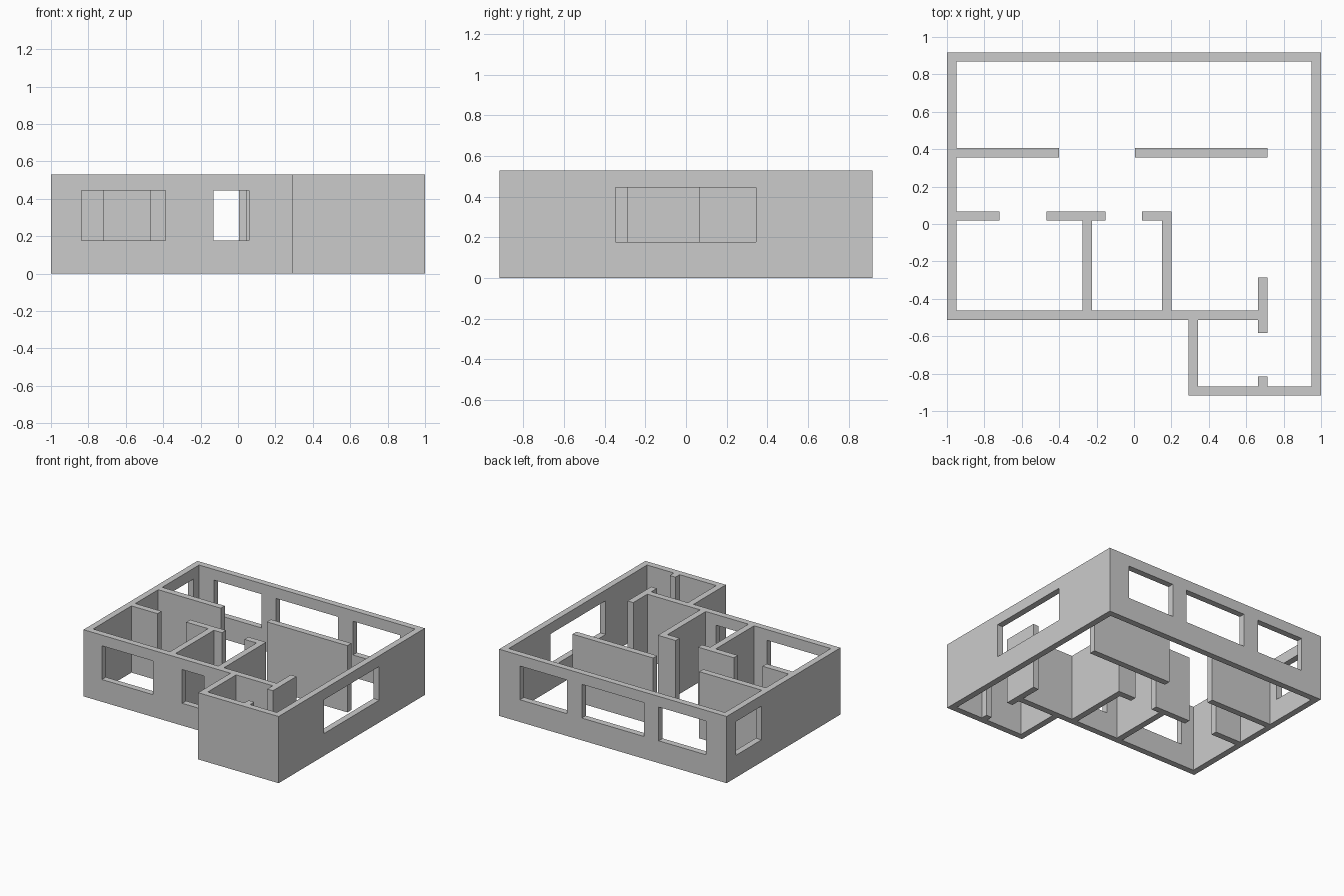
import bpy, bmesh, math
from mathutils import Matrix

if "Cube" in bpy.data.objects:
    bpy.data.objects.remove(bpy.data.objects["Cube"])

H, T = 0.53, 0.05            # wall height and thickness
Y = 0.918                    # half depth
FY = -0.512                  # outer face of the recessed front wall
SILL, HEAD = 0.177, 0.445    # window heights


def box(name, x0, x1, y0, y1, z0=0.0, z1=H):
    bm = bmesh.new()
    bmesh.ops.create_cube(bm, size=1)
    bm.transform(Matrix.Translation(((x0 + x1) / 2, (y0 + y1) / 2, (z0 + z1) / 2))
                 @ Matrix.Diagonal((x1 - x0, y1 - y0, z1 - z0, 1)))
    me = bpy.data.meshes.new(name)
    bm.to_mesh(me)
    bm.free()
    ob = bpy.data.objects.new(name, me)
    bpy.context.collection.objects.link(ob)
    return ob


def combine(target, tool, operation):
    mod = target.modifiers.new(tool.name, 'BOOLEAN')
    mod.operation, mod.solver, mod.object = operation, 'EXACT', tool
    bpy.context.view_layer.objects.active = target
    bpy.ops.object.modifier_apply(modifier=mod.name)
    bpy.data.objects.remove(tool)
    # merge coplanar pieces back into clean flat faces
    bm = bmesh.new()
    bm.from_mesh(target.data)
    bmesh.ops.remove_doubles(bm, verts=bm.verts, dist=1e-5)
    bmesh.ops.dissolve_limit(bm, angle_limit=math.radians(1), verts=bm.verts, edges=bm.edges)
    bm.to_mesh(target.data)
    bm.free()


def wall_x(x0, x1, y):       # wall running along x, y is its front face
    return x0, x1, y, y + T


def wall_y(x, y0, y1):       # wall running along y, x is its left face
    return x, x + T, y0, y1


# Outer walls, starting from the back wall
house = box("house_walls", *wall_x(-1, 1, Y - T))
outer = [
    wall_y(-1, FY, Y),
    wall_y(1 - T, -Y, Y),
    wall_x(-1, 0.714, FY),
    wall_y(0.292, -Y, FY + T),
    wall_x(0.292, 1, -Y),
]
# Room partitions, with full-height door gaps between them
partitions = [
    wall_x(-1, -0.40, 0.355), wall_x(0.005, 0.714, 0.355),
    wall_x(-1, -0.72, 0.018), wall_x(-0.468, -0.153, 0.018), wall_x(0.044, 0.20, 0.018),
    wall_y(-0.275, FY + T / 2, 0.04), wall_y(0.15, FY + T / 2, 0.068),
    wall_y(0.664, -0.582, -0.286), wall_y(0.664, -Y + T / 2, -0.816),
]
for rect in outer + partitions:
    combine(house, box("wall", *rect), 'UNION')

# Window openings: three at the back, two in front, one on each side
M = 0.03
windows = [(a, b, Y - T - M, Y + M) for a, b in ((-0.819, -0.403), (-0.273, 0.273), (0.403, 0.817))]
windows += [(a, b, FY - M, FY + T + M) for a, b in ((-0.838, -0.388), (-0.132, 0.06))]
windows += [(-1 - M, -1 + T + M, 0.479, 0.80), (1 - T - M, 1 + M, -0.348, 0.345)]
for rect in windows:
    combine(house, box("window_cutter", *rect, SILL, HEAD), 'DIFFERENCE')
